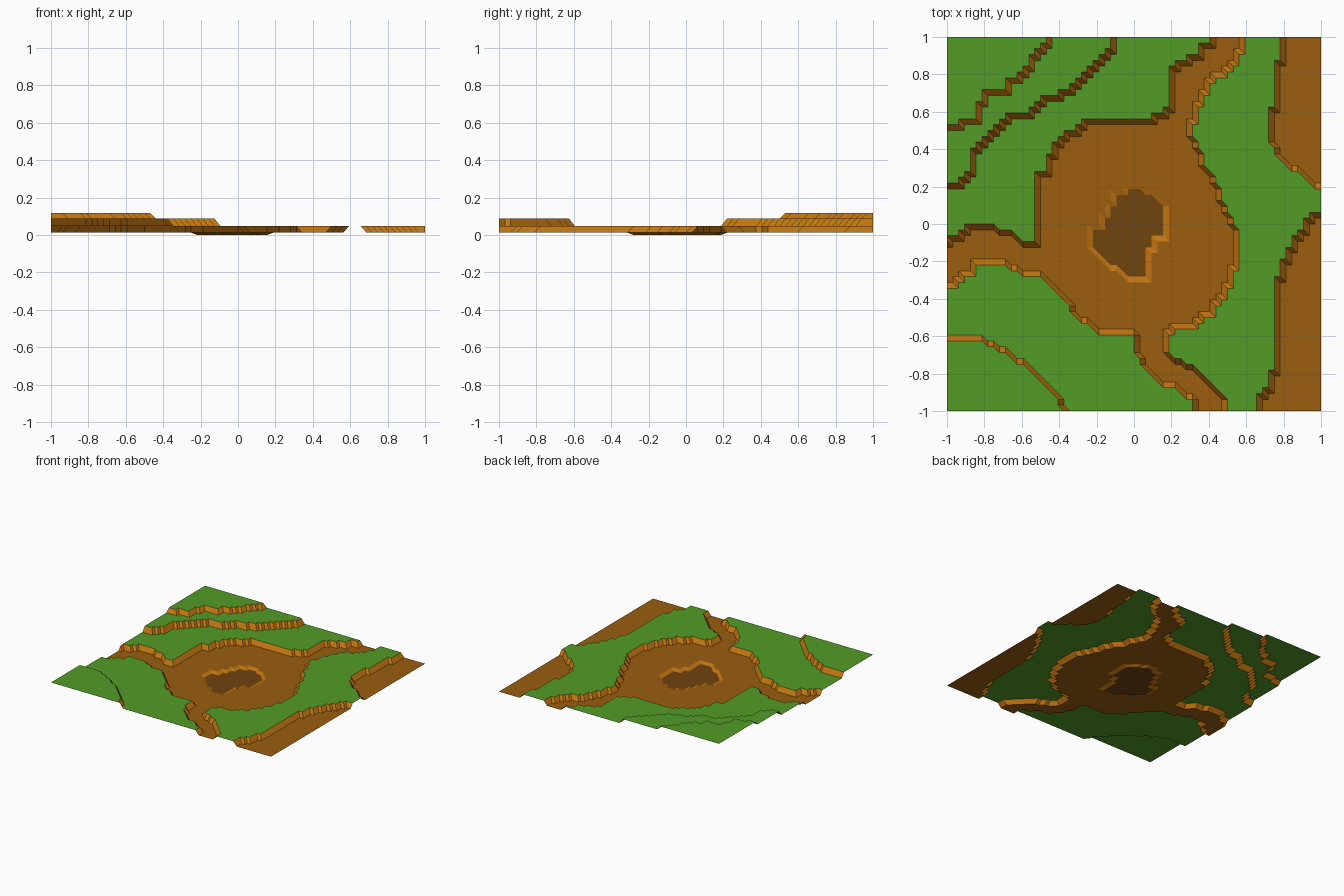
import bpy, bmesh

N = 64                                         # grid cells per side
HEIGHTS = [0.0, 0.012, 0.047, 0.087, 0.118]    # pond, dirt, three grass terraces


def srgb(r, g, b):
    f = lambda c: c / 12.92 if c <= 0.04045 else ((c + 0.055) / 1.055) ** 2.4
    return (f(r / 255), f(g / 255), f(b / 255), 1)


def material(name, rgb):
    m = bpy.data.materials.new(name)
    m.diffuse_color = srgb(*rgb)
    return m


# Terrace outlines seen from above (they run past the tile edge)
northwest_low = [(-1.1, -.11), (-.97, -.09), (-.9, -.04), (-.87, -.015), (-.75, -.015), (-.73, -.05),
                 (-.66, -.05), (-.61, -.11), (-.515, -.11), (-.515, .25), (-.47, .27), (-.45, .36),
                 (-.36, .46), (-.25, .547), (.11, .547), (.13, .59), (.2, .6), (.2, .8),
                 (.28, .87), (.34, .89), (.37, .94), (.41, .97), (.42, 1.1), (-1.1, 1.1)]
northwest_mid = [(-1.1, .2), (-.93, .2), (-.87, .28), (-.86, .36), (-.8, .45), (-.65, .57), (-.53, .6),
                 (-.47, .66), (-.37, .69), (-.2, .83), (-.12, .92), (-.11, 1.1), (-1.1, 1.1)]
northwest_top = [(-1.1, .515), (-.93, .515), (-.9, .55), (-.84, .56), (-.8, .69), (-.69, .7),
                 (-.67, .76), (-.6, .78), (-.55, .83), (-.53, .9), (-.45, .97), (-.45, 1.1), (-1.1, 1.1)]
southwest_low = [(-1.1, -.33), (-.95, -.33), (-.93, -.27), (-.87, -.25), (-.83, -.2), (-.73, -.2),
                 (-.66, -.23), (-.55, -.27), (-.48, -.285), (-.39, -.38), (-.28, -.51), (-.17, -.577),
                 (.016, -.577), (.016, -.69), (.05, -.74), (.165, -.86), (.235, -.865),
                 (.33, -.95), (.33, -1.1), (-1.1, -1.1)]
southwest_mid = [(-1.1, -.61), (-.81, -.61), (-.7, -.68), (-.64, -.71), (-.56, -.77), (-.49, -.82),
                 (-.4, -.93), (-.36, -1.0), (-.36, -1.1), (-1.1, -1.1)]
east_inner = [(.575, 1.1), (.575, .93), (.53, .85), (.42, .77), (.35, .67), (.325, .61), (.3, .47),
              (.34, .4), (.37, .32), (.42, .24), (.45, .18), (.476, .09), (.51, .03), (.547, -.04),
              (.547, -.19), (.515, -.25), (.51, -.32), (.465, -.385), (.41, -.47), (.33, -.537),
              (.2, -.56), (.17, -.59), (.17, -.69), (.27, -.757), (.326, -.78), (.47, -.92), (.48, -1.1)]
east_outer = [(.675, -1.1), (.675, -.92), (.72, -.88), (.735, -.8), (.767, -.78), (.767, -.35),
              (.8, -.21), (.84, -.16), (.87, -.09), (.93, 0), (.96, .05), (1.1, .05), (1.1, .205),
              (.97, .205), (.91, .25), (.78, .37), (.735, .45), (.735, .615), (.767, .62),
              (.767, .84), (.797, .85), (.797, 1.1)]
pond = [(-.01, .205), (.09, .18), (.172, .09), (.172, -.06), (.11, -.09), (.075, -.2), (.075, -.297),
        (-.02, -.297), (-.09, -.245), (-.18, -.19), (-.235, -.14), (-.235, -.03), (-.17, 0),
        (-.15, .07), (-.11, .14), (-.08, .18)]

low = [northwest_low, southwest_low, east_inner + east_outer]
mid = [northwest_mid, southwest_mid]


def inside(x, y, poly):
    hit = False
    for (ax, ay), (bx, by) in zip(poly, poly[1:] + poly[:1]):
        if (ay > y) != (by > y) and x < ax + (y - ay) * (bx - ax) / (by - ay):
            hit = not hit
    return hit


def level(x, y):
    if inside(x, y, northwest_top):
        return 4
    if any(inside(x, y, p) for p in mid):
        return 3
    if any(inside(x, y, p) for p in low):
        return 2
    return 0 if inside(x, y, pond) else 1


def at(i):
    return -1 + 2 * i / N


levels = {(i, j): level(at(i), at(j)) for i in range(N + 1) for j in range(N + 1)}

# Sort the grid triangles: flat ones by level, sloping ones are cliffs
parts = {"grass_terraces": [], "dirt_ground": [], "pond_floor": [], "cliff_slopes": []}
for i in range(N):
    for j in range(N):
        a, b, c, d = (i, j), (i + 1, j), (i + 1, j + 1), (i, j + 1)
        for tri in ((a, b, d), (b, c, d)):
            found = {levels[p] for p in tri}
            if len(found) > 1:
                name = "cliff_slopes"
            else:
                name = ("pond_floor", "dirt_ground", "grass_terraces")[min(found.pop(), 2)]
            parts[name].append(tri)

materials = {"grass_terraces": material("grass green", (83, 156, 38)),
             "dirt_ground": material("dirt brown", (155, 94, 15)),
             "pond_floor": material("dark mud", (112, 67, 15)),
             "cliff_slopes": material("cliff orange", (192, 116, 16))}

# One mesh per part
for name, tris in parts.items():
    bm = bmesh.new()
    verts = {}
    for tri in tris:
        for p in tri:
            if p not in verts:
                verts[p] = bm.verts.new((at(p[0]), at(p[1]), HEIGHTS[levels[p]]))
        bm.faces.new([verts[p] for p in tri])
    mesh = bpy.data.meshes.new(name)
    bm.to_mesh(mesh)
    bm.free()
    mesh.materials.append(materials[name])
    bpy.context.collection.objects.link(bpy.data.objects.new(name, mesh))
